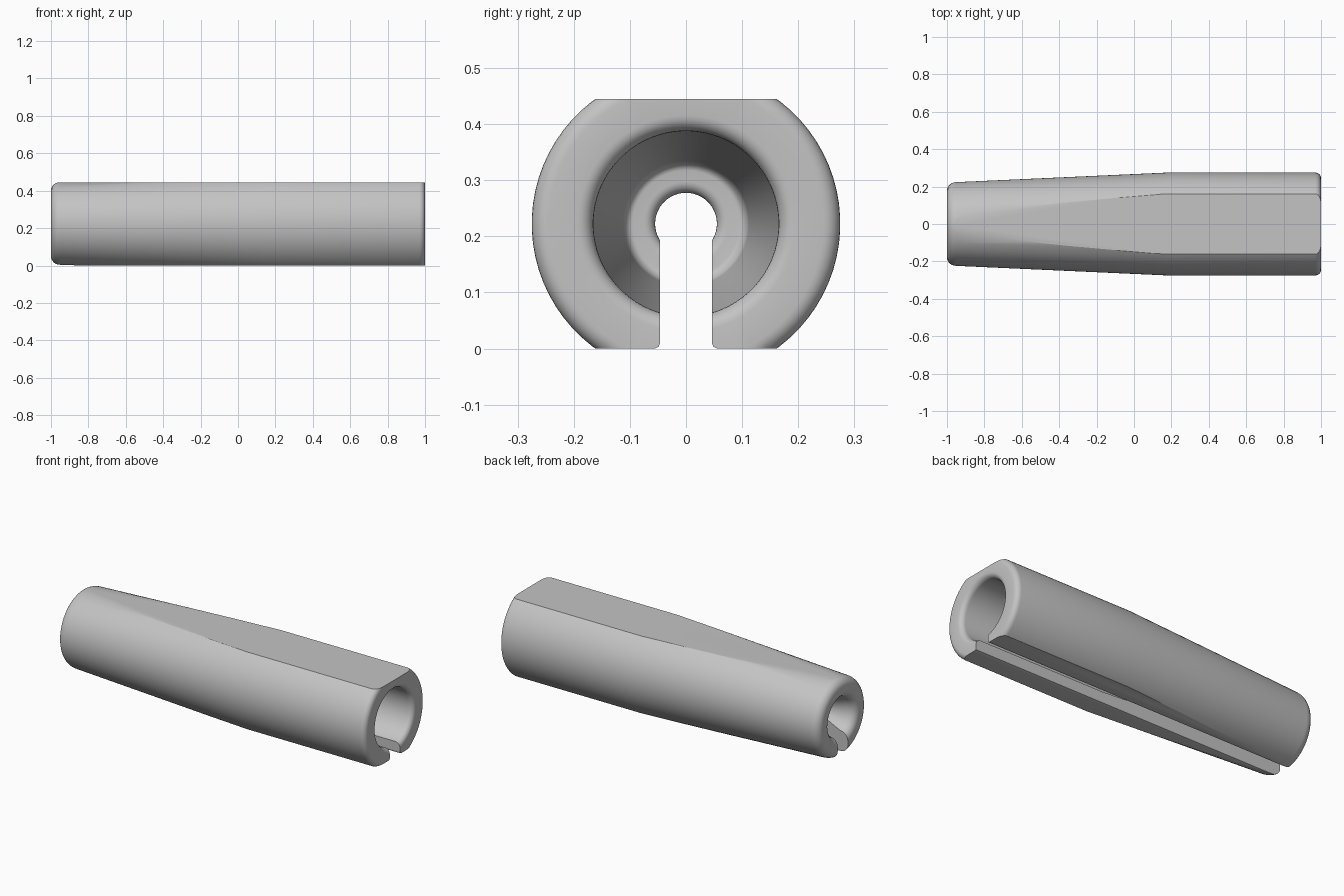
import bpy, bmesh, math
from mathutils import Matrix, Vector

if "Cube" in bpy.data.objects:
    bpy.data.objects.remove(bpy.data.objects["Cube"], do_unlink=True)

HALF_H = 0.2225   # half distance between the flats
SLOT = 0.046      # half width of the slot

grey = bpy.data.materials.new("light_grey")
grey.use_nodes = True
grey.diffuse_color = (0.55, 0.55, 0.55, 1)
grey.node_tree.nodes["Principled BSDF"].inputs["Base Color"].default_value = (0.55, 0.55, 0.55, 1)


def make_object(name, bm):
    bmesh.ops.recalc_face_normals(bm, faces=bm.faces)
    mesh = bpy.data.meshes.new(name)
    bm.to_mesh(mesh)
    bm.free()
    mesh.materials.append(grey)
    obj = bpy.data.objects.new(name, mesh)
    bpy.context.collection.objects.link(obj)
    return obj


def arc(cx, cr, rx, rr, start, end, steps=6):
    """Elliptical fillet in the (x, radius) plane, angles in degrees."""
    angles = [math.radians(start + (end - start) * i / steps) for i in range(steps + 1)]
    return [(cx + rx * math.cos(a), cr + rr * math.sin(a)) for a in angles]


def lathe(name, profile, sides=72):
    """Closed profile of (x, radius) turned around the x axis."""
    bm = bmesh.new()
    rings = []
    for i in range(sides):
        turn = Matrix.Rotation(math.tau * (i + 0.5) / sides, 3, 'X')
        rings.append([bm.verts.new(turn @ Vector((x, 0, r)) + Vector((0, 0, HALF_H)))
                      for x, r in profile])
    n = len(profile)
    for i in range(sides):
        a, b = rings[i], rings[(i + 1) % sides]
        for j in range(n):
            k = (j + 1) % n
            bm.faces.new((a[j], a[k], b[k], b[j]))
    return make_object(name, bm)


def prism(name, outline):
    """Closed (y, z) outline pushed along x past both ends."""
    bm = bmesh.new()
    face = bm.faces.new([bm.verts.new((-1.2, y, z)) for y, z in outline])
    out = bmesh.ops.extrude_face_region(bm, geom=[face])
    moved = [v for v in out["geom"] if isinstance(v, bmesh.types.BMVert)]
    bmesh.ops.translate(bm, verts=moved, vec=(2.4, 0, 0))
    return make_object(name, bm)


def cut(target, cutter, operation):
    mod = target.modifiers.new("cut", 'BOOLEAN')
    mod.operation = operation
    mod.solver = 'EXACT'
    mod.object = cutter
    bpy.context.view_layer.objects.active = target
    bpy.ops.object.modifier_apply(modifier=mod.name)
    bpy.data.objects.remove(cutter, do_unlink=True)


# Tapered hollow sleeve: outside, wide mouth, stepped bore, flared narrow mouth
profile = (
    arc(-0.95, 0.179, 0.05, 0.045, 180, 90)
    + [(0.17, 0.275)]
    + arc(0.97, 0.245, 0.03, 0.03, 90, 0)
    + arc(0.97, 0.193, 0.03, 0.028, 360, 270)
    + [(0.17, 0.165)]
    + arc(-0.72, 0.095, 0.03, 0.017, 90, 180)
    + arc(-0.77, 0.075, 0.02, 0.02, 360, 270)
    + [(-0.82, 0.055)]
    + arc(-0.95, 0.155, 0.05, 0.045, 270, 180)
)
sleeve = lathe("sleeve", profile)

# Flats on top and bottom
cut(sleeve, prism("flats_block", [(-0.4, 0), (0.4, 0), (0.4, 2 * HALF_H), (-0.4, 2 * HALF_H)]),
    'INTERSECT')

# Lengthwise slot with softened lower edges
half = [(SLOT + 0.01, -0.05), (SLOT + 0.01, 0), (SLOT + 0.003, 0.003), (SLOT, 0.01), (SLOT, HALF_H)]
cut(sleeve, prism("slot_block", half + [(-y, z) for y, z in reversed(half)]), 'DIFFERENCE')

# Smooth shading with crisp cut edges
bpy.ops.object.select_all(action='DESELECT')
sleeve.select_set(True)
bpy.context.view_layer.objects.active = sleeve
bpy.ops.object.shade_smooth_by_angle(angle=math.radians(25))
